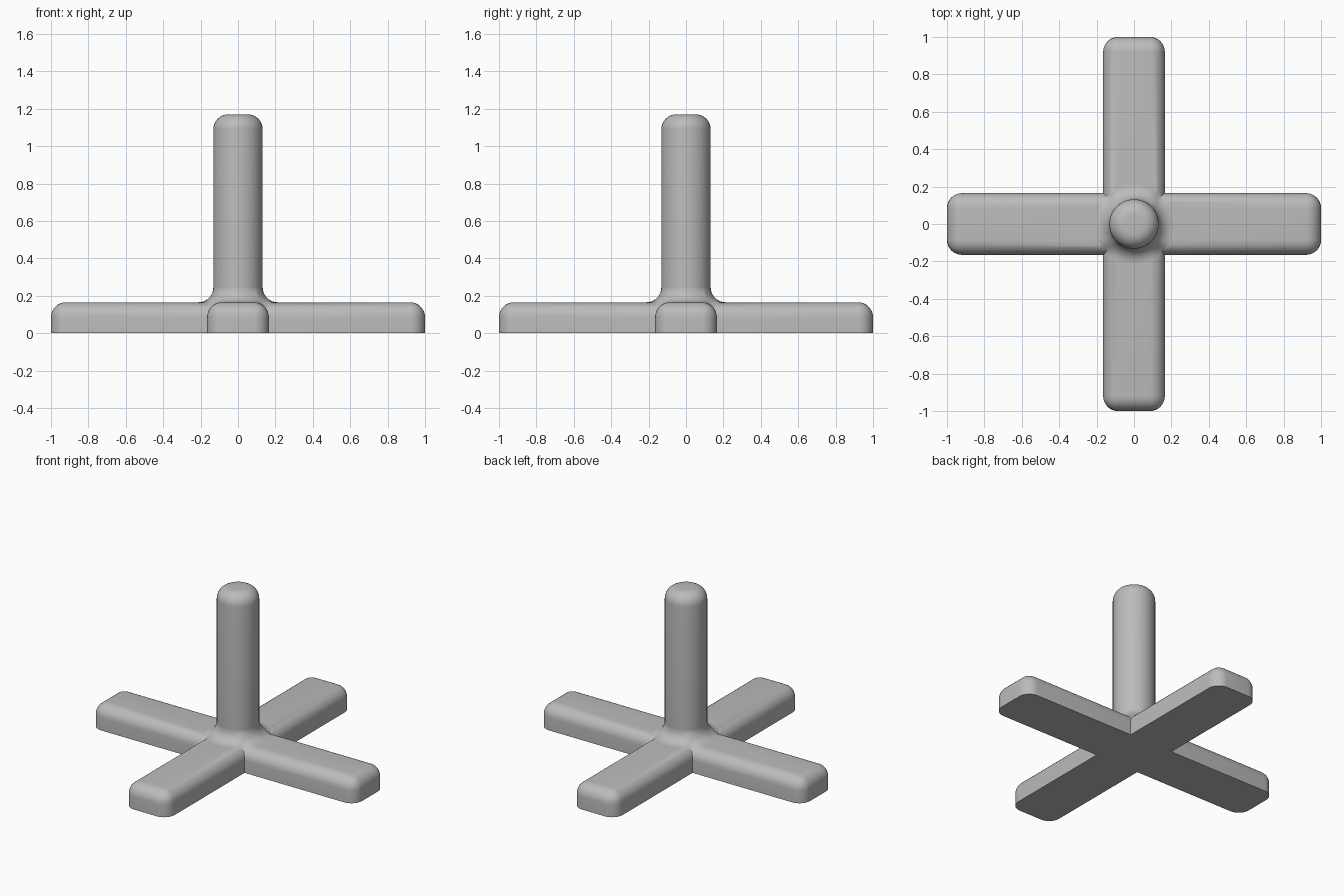
import bpy, bmesh
from math import sin, cos, pi, sqrt

cube = bpy.data.objects.get("Cube")
if cube:
    bpy.data.objects.remove(cube, do_unlink=True)

HALF, BAR_H, ROUND = 0.165, 0.165, 0.08     # bar half width, height, edge radius
POST_R, POST_TOP, FILLET = 0.132, 1.17, 0.08
SEG = 64

grey = bpy.data.materials.new("plain grey")
grey.use_nodes = True
colour = (0.5, 0.5, 0.5, 1)
grey.diffuse_color = colour
grey.node_tree.nodes["Principled BSDF"].inputs["Base Color"].default_value = colour


def make_object(name, bm):
    bmesh.ops.recalc_face_normals(bm, faces=bm.faces)
    mesh = bpy.data.meshes.new(name)
    bm.to_mesh(mesh)
    bm.free()
    mesh.materials.append(grey)
    ob = bpy.data.objects.new(name, mesh)
    bpy.context.collection.objects.link(ob)
    return ob


def smooth(ob):
    bpy.ops.object.select_all(action='DESELECT')
    ob.select_set(True)
    bpy.context.view_layer.objects.active = ob
    bpy.ops.object.shade_smooth_by_angle(angle=0.6)


def bar(name, half_x, half_y):
    """Box rounded everywhere except around its flat underside."""
    bm = bmesh.new()
    bmesh.ops.create_cube(bm, size=2)
    for v in bm.verts:
        v.co = (v.co.x * half_x, v.co.y * half_y, (v.co.z + 1) * BAR_H / 2)
    edges = [e for e in bm.edges if max(v.co.z for v in e.verts) > 0.01]
    bmesh.ops.bevel(bm, geom=edges, offset=ROUND, offset_type='OFFSET',
                    segments=8, profile=0.5, affect='EDGES')
    return make_object(name, bm)


def skin(bm, rings):
    """Bridge successive closed rings of points with quads."""
    rows = [[bm.verts.new(p) for p in ring] for ring in rings]
    for a, b in zip(rows, rows[1:]):
        for i in range(SEG):
            j = (i + 1) % SEG
            bm.faces.new((a[i], a[j], b[j], b[i]))
    return rows


# Crossed base: two bars joined into one solid
base = bar("cross_base", 1, HALF)
cross_bar = bar("cross_bar_cutter", HALF, 1)
union = base.modifiers.new("join bars", 'BOOLEAN')
union.operation = 'UNION'
union.solver = 'EXACT'
union.object = cross_bar
bpy.context.view_layer.objects.active = base
bpy.ops.object.modifier_apply(modifier=union.name)
bpy.data.objects.remove(cross_bar, do_unlink=True)
smooth(base)

# Upright post with a rounded top
angles = [2 * pi * i / SEG for i in range(SEG)]
profile = [(POST_R, 0.1), (POST_R, BAR_H + FILLET)]
for k in range(9):
    t = k / 8 * pi / 2
    profile.append((POST_R - ROUND + ROUND * cos(t), POST_TOP - ROUND + ROUND * sin(t)))
bm = bmesh.new()
rows = skin(bm, [[(r * cos(a), r * sin(a), z) for a in angles] for r, z in profile])
bm.faces.new(rows[-1])
bm.faces.new(rows[0])
smooth(make_object("post", bm))


# Flared collar blending the post into the top of the bars
def bar_top(d):
    over = min(max(abs(d) - (HALF - ROUND), 0), ROUND)
    return BAR_H - ROUND + sqrt(ROUND ** 2 - over ** 2)


def base_top(r, a):
    return max(bar_top(r * cos(a)), bar_top(r * sin(a)))


def collar_point(a, t):
    end_r = POST_R + FILLET
    end_z = base_top(end_r, a)
    slope = (end_z - base_top(end_r - 0.002, a)) / 0.002
    mid_z = end_z - slope * FILLET
    w0, w1, w2 = (1 - t) ** 2, 2 * t * (1 - t) * sqrt(0.5), t * t
    total = w0 + w1 + w2
    r = ((w0 + w1) * POST_R + w2 * end_r) / total
    z = (w0 * (BAR_H + FILLET) + w1 * mid_z + w2 * end_z) / total
    return r * cos(a), r * sin(a), z


bm = bmesh.new()
skin(bm, [[collar_point(a, k / 8) for a in angles] for k in range(9)])
collar = make_object("post_collar", bm)
if sum(p.normal.z for p in collar.data.polygons) < 0:
    collar.data.flip_normals()
smooth(collar)
